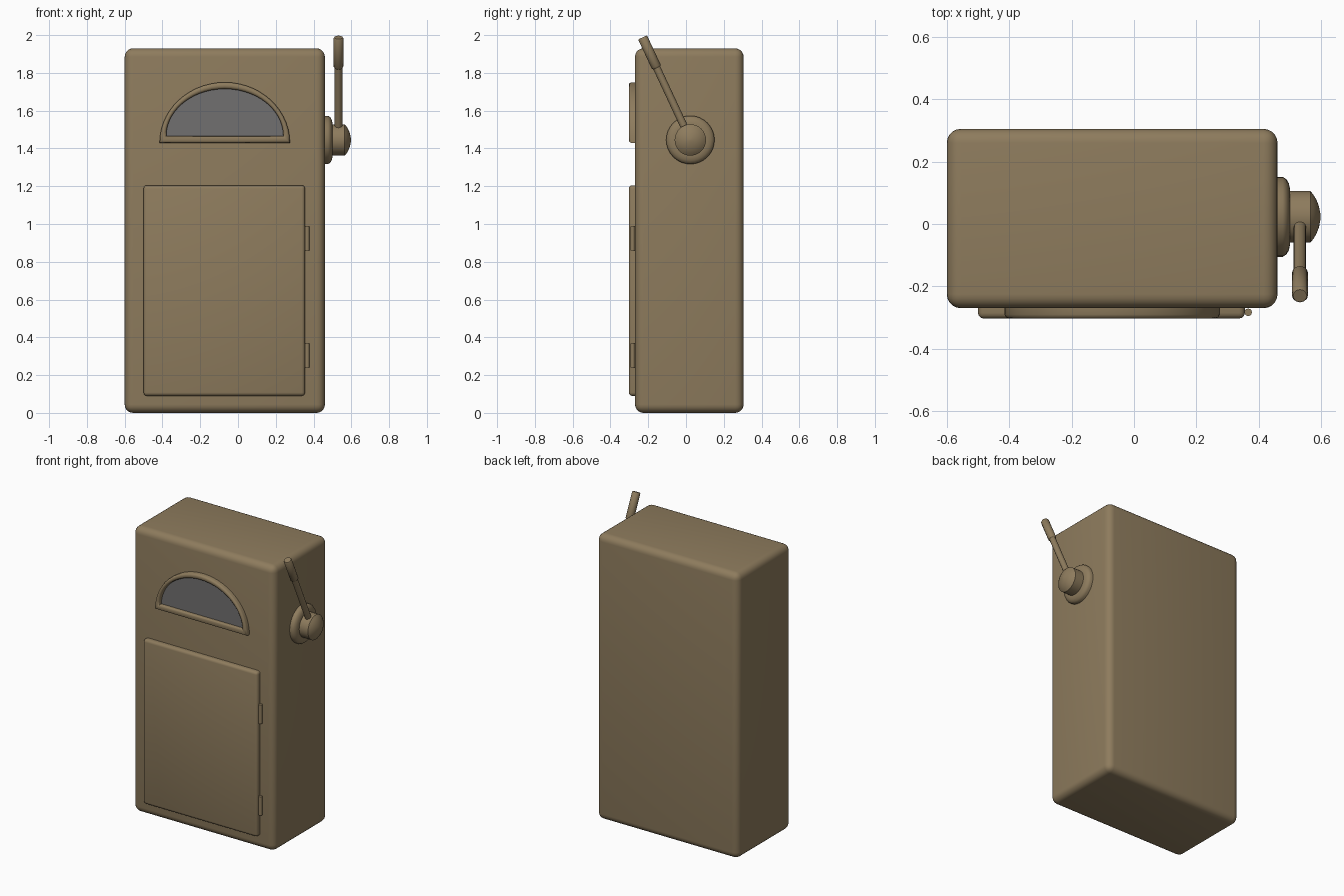
import bpy, bmesh, math
from mathutils import Vector

if "Cube" in bpy.data.objects:
    bpy.data.objects.remove(bpy.data.objects["Cube"], do_unlink=True)


def material(name, colour):
    m = bpy.data.materials.new(name)
    m.use_nodes = True
    m.diffuse_color = colour
    m.node_tree.nodes["Principled BSDF"].inputs["Base Color"].default_value = colour
    return m


BROWN = material("khaki brown paint", (0.27, 0.20, 0.11, 1))
GREY = material("grey window", (0.165, 0.16, 0.16, 1))


def finish(name, bm, mat, angle=40):
    bmesh.ops.recalc_face_normals(bm, faces=bm.faces)
    mesh = bpy.data.meshes.new(name)
    bm.to_mesh(mesh)
    bm.free()
    mesh.materials.append(mat)
    ob = bpy.data.objects.new(name, mesh)
    bpy.context.collection.objects.link(ob)
    bpy.ops.object.select_all(action="DESELECT")
    bpy.context.view_layer.objects.active = ob
    ob.select_set(True)
    bpy.ops.object.shade_smooth_by_angle(angle=math.radians(angle))
    return ob


def box(name, lo, hi, bevel, segments, edge_rule=lambda e: True):
    lo, hi = Vector(lo), Vector(hi)
    bm = bmesh.new()
    bmesh.ops.create_cube(bm, size=1)
    for v in bm.verts:
        v.co = (lo + hi) / 2 + v.co * (hi - lo)
    bmesh.ops.bevel(bm, geom=[e for e in bm.edges if edge_rule(e)], offset=bevel,
                    segments=segments, profile=0.5, affect="EDGES")
    return finish(name, bm, BROWN)


def lathe(name, start, axis, profile, sides):
    """Revolve (distance, radius) pairs about an axis, with closed ends."""
    rot = Vector(axis).to_track_quat("Z", "Y")
    bm = bmesh.new()
    rings = []
    for d, r in profile:
        angles = [2 * math.pi * i / sides for i in range(sides)]
        rings.append([bm.verts.new(Vector(start) + rot @ Vector(
            (r * math.cos(a), r * math.sin(a), d))) for a in angles])
    for a, b in zip(rings, rings[1:]):
        for i in range(sides):
            j = (i + 1) % sides
            bm.faces.new((a[i], a[j], b[j], b[i]))
    bm.faces.new(rings[0])
    bm.faces.new(rings[-1])
    return finish(name, bm, BROWN)


def half_round(inset, y, steps=28):
    """Semi-oval outline with a flat base, shrunk by an inset."""
    base = 1.43 + inset
    w, h = 0.345 - inset, 0.32 - 2 * inset
    return [Vector((-0.07 + w * math.cos(math.pi * i / steps), y,
                    base + h * math.sin(math.pi * i / steps)))
            for i in range(steps + 1)]


# Cabinet and door
box("cabinet_body", (-0.6, -0.27, 0), (0.46, 0.305, 1.93), 0.045, 5)
box("door", (-0.5, -0.303, 0.09), (0.355, -0.26, 1.205), 0.018, 3,
    lambda e: min(v.co.y for v in e.verts) < -0.28)

# Door hinges
for label, z in (("lower", 0.24), ("upper", 0.86)):
    lathe(label + "_hinge", (0.366, -0.283, z), (0, 0, 1),
          [(0, 0.012), (0.127, 0.012)], 12)

# Window frame with rounded rail
bm = bmesh.new()
rail = [(0, -0.26), (0, -0.29), (0.004, -0.299), (0.012, -0.303),
        (0.023, -0.303), (0.031, -0.299), (0.035, -0.29), (0.035, -0.26)]
loops = [[bm.verts.new(p) for p in half_round(*r)] for r in rail]
for a, b in zip(loops, loops[1:]):
    for i in range(len(a)):
        j = (i + 1) % len(a)
        bm.faces.new((a[i], a[j], b[j], b[i]))
finish("window_frame", bm, BROWN)

# Window pane
bm = bmesh.new()
front = bm.faces.new([bm.verts.new(p) for p in half_round(0.03, -0.275)])
side = bmesh.ops.extrude_face_region(bm, geom=[front])
for v in side["geom"]:
    if isinstance(v, bmesh.types.BMVert):
        v.co.y += 0.008
finish("window_pane", bm, GREY)

# Crank mount and hub on the side
pivot = Vector((0.45, 0.023, 1.445))
lathe("crank_flange", pivot, (1, 0, 0),
      [(0, 0.128), (0.027, 0.128), (0.038, 0.121), (0.046, 0.108), (0.05, 0.09)], 32)
lathe("crank_hub", pivot, (1, 0, 0),
      [(0.03, 0.083), (0.115, 0.083), (0.125, 0.071), (0.135, 0.054),
       (0.143, 0.033), (0.147, 0.012), (0.148, 0.002)], 32)

# Crank lever with a thicker grip
foot = Vector((0.532, 0.023, 1.445))
tip = Vector((0.532, -0.23, 1.988))
reach = (tip - foot).length
lathe("crank_lever", foot, tip - foot, [(0.03, 0.02), (reach - 0.1, 0.02)], 12)
lathe("crank_grip", foot, tip - foot,
      [(reach - 0.178, 0.02), (reach - 0.17, 0.026), (reach - 0.006, 0.026),
       (reach, 0.022)], 12)
